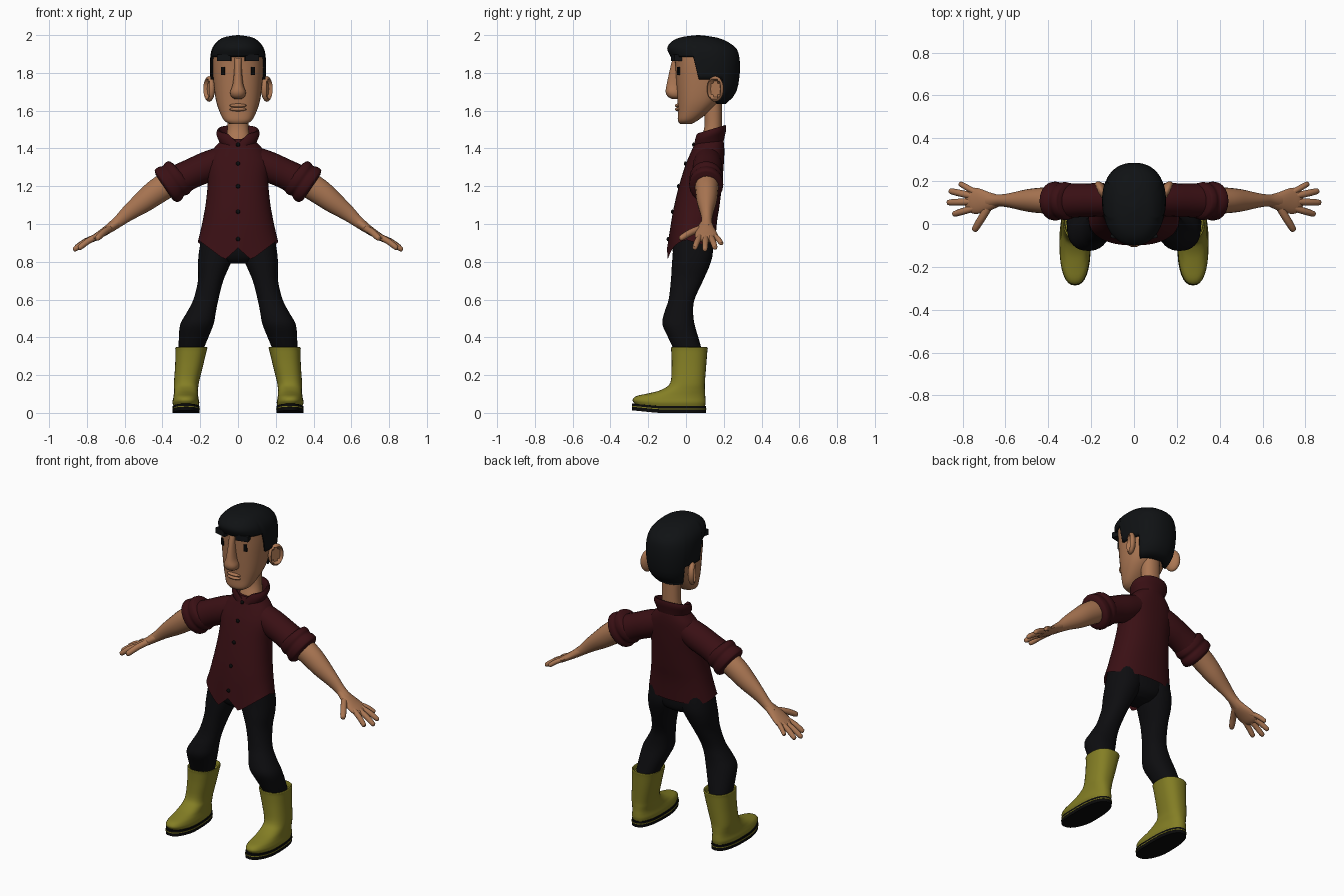
import bpy
import bmesh
import math
from mathutils import Vector, Matrix

cube = bpy.data.objects.get("Cube")
if cube:
    bpy.data.objects.remove(cube, do_unlink=True)

made = []


def material(name, r, g, b):
    m = bpy.data.materials.new(name)
    m.use_nodes = True
    m.diffuse_color = (r, g, b, 1)
    bsdf = next(n for n in m.node_tree.nodes if n.type == 'BSDF_PRINCIPLED')
    bsdf.inputs["Base Color"].default_value = (r, g, b, 1)
    bsdf.inputs["Roughness"].default_value = 0.7
    return m


SKIN = material("warm brown skin", 0.40, 0.18, 0.085)
HAIR = material("black hair", 0.005, 0.006, 0.007)
SHIRT = material("dark maroon cloth", 0.042, 0.005, 0.007)
CLOTH = material("black trousers", 0.004, 0.004, 0.005)
BOOT = material("olive yellow rubber", 0.23, 0.21, 0.018)
BLACK = material("black rubber", 0.003, 0.003, 0.003)


def finish(name, bm, mat, mirror=False):
    bmesh.ops.recalc_face_normals(bm, faces=bm.faces)
    mesh = bpy.data.meshes.new(name)
    bm.to_mesh(mesh)
    bm.free()
    mesh.materials.append(mat)
    ob = bpy.data.objects.new(name, mesh)
    bpy.context.collection.objects.link(ob)
    if mirror:
        ob.modifiers.new("Mirror", 'MIRROR').use_mirror_merge = False
    made.append(ob)
    return ob


def smooth_rows(rows, steps):
    # Catmull-Rom interpolation of every column
    out = []
    for i in range(len(rows) - 1):
        quad = zip(rows[max(i - 1, 0)], rows[i], rows[i + 1], rows[min(i + 2, len(rows) - 1)])
        quad = list(quad)
        for k in range(steps):
            t = k / steps
            out.append([b + 0.5 * t * (c - a + t * (2*a - 5*b + 4*c - d + t * (3*(b - c) + d - a)))
                        for a, b, c, d in quad])
    return out + [list(rows[-1])]


def lookup(rows, z):
    for a, b in zip(rows, rows[1:]):
        if z <= b[0]:
            t = max(0, (z - a[0]) / (b[0] - a[0]))
            return [p + (q - p) * t for p, q in zip(a, b)]
    return rows[-1]


def oval(angle, n):
    c, s = math.cos(angle), math.sin(angle)
    return (math.copysign(abs(c) ** (2 / n), c), math.copysign(abs(s) ** (2 / n), s))


def skin_rings(rings, caps=(True, True)):
    bm = bmesh.new()
    vs = [[bm.verts.new(p) for p in ring] for ring in rings]
    n = len(vs[0])
    for a, b in zip(vs, vs[1:]):
        for i in range(n):
            j = (i + 1) % n
            bm.faces.new((a[i], a[j], b[j], b[i]))
    for ring, cap in ((vs[0], caps[0]), (vs[-1], caps[1])):
        if cap:
            bm.faces.new(ring)
    return bm


def stack(name, mat, rows, n=2.2, steps=4, seg=32, warp=None, mirror=False, caps=(True, True)):
    # horizontal rings: z, centre x, half width, front y, back y
    rings = []
    for z, cx, rx, y0, y1 in smooth_rows(rows, steps):
        ring = []
        for i in range(seg):
            c, s = oval(2 * math.pi * i / seg, n)
            p = Vector((cx + rx * c, (y0 + y1) / 2 + (y1 - y0) / 2 * s, z))
            if warp:
                p.z = warp(p)
            ring.append(p)
        rings.append(ring)
    return finish(name, skin_rings(rings, caps), mat, mirror)


def tube(name, mat, rows, steps=4, seg=20):
    # rings across a path: x, y, z, half width along y, half thickness
    rows = smooth_rows(rows, steps)
    pts = [Vector(r[:3]) for r in rows]
    rings = []
    for i, r in enumerate(rows):
        t = (pts[min(i + 1, len(pts) - 1)] - pts[max(i - 1, 0)]).normalized()
        u = (Vector((0, 1, 0)) - t * t.y).normalized()
        v = t.cross(u)
        rings.append([pts[i] + u * r[3] * math.cos(a) + v * r[4] * math.sin(a)
                      for a in (2 * math.pi * k / seg for k in range(seg))])
    return finish(name, skin_rings(rings), mat, True)


def blob(name, mat, loc, size, mirror=False, turn=0, box=False, shape=None):
    bm = bmesh.new()
    if box:
        bmesh.ops.create_cube(bm, size=2)
    else:
        bmesh.ops.create_uvsphere(bm, u_segments=20, v_segments=14, radius=1)
    if shape:
        for v in bm.verts:
            shape(v.co)
    bm.transform(Matrix.Translation(loc) @ Matrix.Rotation(turn, 4, 'Z') @ Matrix.Diagonal((*size, 1)))
    return finish(name, bm, mat, mirror)


# Head and neck
stack("head", SKIN, [
    (1.53, 0, .045, -.032, .03), (1.55, 0, .075, -.043, .065), (1.6, 0, .1, -.043, .13),
    (1.66, 0, .118, -.046, .185), (1.75, 0, .13, -.052, .225), (1.85, 0, .136, -.058, .25),
    (1.92, 0, .125, -.06, .23), (1.96, 0, .08, -.02, .17)], n=2.4)
stack("neck", SKIN, [(1.4, 0, .08, .06, .19), (1.45, 0, .066, .075, .19),
                     (1.52, 0, .055, .098, .19), (1.66, 0, .055, .09, .19)])

# Face
stack("nose", SKIN, [
    (1.662, 0, .018, -.075, -.03), (1.675, 0, .036, -.097, -.02), (1.7, 0, .041, -.108, -.02),
    (1.74, 0, .028, -.102, -.02), (1.82, 0, .02, -.085, -.02), (1.88, 0, .022, -.07, -.02)])
for part, z in (("upper_lip", 1.627), ("lower_lip", 1.607)):
    blob(part, SKIN, (0, -.037, z), (.046, .022, .011))
blob("eyes", BLACK, (.077, -.036, 1.81), (.01, .008, .021), True, .4, True)
blob("eyebrows", HAIR, (.07, -.05, 1.88), (.037, .022, .017), True, .25, True)


def hollow(co):
    if co.x > .35 and co.y ** 2 + co.z ** 2 < .5:
        co.x = -.1


blob("ears", SKIN, (.153, .155, 1.715), (.026, .048, .068), True, -.45, shape=hollow)

# Hair cap with a hairline that drops at the sideburns and nape
hair_profile = smooth_rows([
    (1.63, .108, -.02, .205), (1.69, .133, -.05, .262), (1.78, .147, -.066, .283),
    (1.87, .148, -.076, .284), (1.93, .137, -.1, .266), (1.97, .106, -.07, .21),
    (1.99, .07, -.02, .15), (2.0, .004, .06, .07)], 5)
SEG, LEVELS = 64, 16
rings = []
for j in range(LEVELS + 1):
    ring = []
    for i in range(SEG):
        a = 2 * math.pi * i / SEG
        off_front = abs(math.degrees(math.atan2(math.cos(a), -math.sin(a))))
        hem = 1.885 if off_front < 78 else 1.765 if off_front < 120 else 1.635
        z = 2 - (2 - hem) * (1 - j / LEVELS) ** 1.6
        _, rx, y0, y1 = lookup(hair_profile, z)
        c, s = oval(a, 2.25)
        ring.append((rx * c, (y0 + y1) / 2 + (y1 - y0) / 2 * s, z))
    rings.append(ring)
hair = finish("hair", skin_rings(rings, (False, True)), HAIR)
thick = hair.modifiers.new("Thickness", 'SOLIDIFY')
thick.thickness, thick.offset = .025, -1

# Shirt body with two front tails
shirt_rows = [
    (.86, 0, .212, -.1, .155), (1.0, 0, .19, -.08, .163), (1.1, 0, .172, -.062, .178),
    (1.22, 0, .16, -.032, .192), (1.32, 0, .165, 0, .2), (1.385, 0, .14, .028, .203),
    (1.43, 0, .1, .048, .2), (1.45, 0, .08, .06, .195)]


def shirt_hem(p):
    if p.z >= 1:
        return p.z
    x = abs(p.x)
    if p.y < .02:
        hem = .81 + (.07 - x) * .9 if x < .07 else .81 + (x - .07) * .75
    else:
        hem = .91 - .025 * min(1, (p.y - .02) / .1)
    return 1 - (1 - p.z) * (1 - hem) / .14


stack("shirt_body", SHIRT, shirt_rows, n=2.3, seg=48, warp=shirt_hem, caps=(False, True))


def collar_tilt(p):
    z = p.z + (p.y - .13) * .3
    if p.y < .1 and p.z > 1.44:
        z -= max(0, .055 - abs(p.x)) * .9
    return z


stack("collar", SHIRT, [
    (1.42, 0, .092, .045, .2), (1.45, 0, .104, .04, .207), (1.475, 0, .114, .042, .213),
    (1.5, 0, .108, .05, .21), (1.49, 0, .093, .06, .2), (1.43, 0, .08, .07, .19)],
    steps=2, seg=40, warp=collar_tilt, caps=(False, False))
for k, z in enumerate((1.42, 1.32, 1.2, 1.065, .92)):
    blob(f"button_{k + 1}", BLACK, (0, lookup(shirt_rows, z)[3] - .003, z), (.011, .008, .011))

# Sleeves with rolled cuffs
tube("sleeves", SHIRT, [
    (.06, .115, 1.35, .07, .07), (.16, .113, 1.305, .078, .08),
    (.25, .11, 1.265, .078, .079), (.34, .107, 1.22, .082, .084)])
tube("rolled_cuffs", SHIRT, [
    (.295, .107, 1.262, .075, .08), (.305, .107, 1.254, .085, .097), (.325, .107, 1.24, .089, .103),
    (.342, .107, 1.228, .085, .097), (.36, .107, 1.215, .09, .106), (.38, .107, 1.2, .088, .103),
    (.39, .107, 1.193, .07, .08)])

# Arms, palms and fingers
tube("forearms", SKIN, [
    (.34, .11, 1.23, .065, .07), (.43, .11, 1.172, .06, .067), (.5, .11, 1.118, .052, .058),
    (.58, .11, 1.058, .034, .042), (.63, .11, 1.016, .028, .031), (.68, .108, .978, .034, .025)])
tube("palms", SKIN, [
    (.63, .11, 1.014, .026, .024), (.68, .105, .978, .045, .024), (.73, .107, .945, .06, .02),
    (.765, .112, .923, .056, .017), (.785, .113, .911, .035, .01)])


def finger(name, base, tip, r):
    a, b = Vector(base), Vector(tip)
    mid = a.lerp(b, .5) + Vector((0, 0, .006))
    near = a.lerp(b, .92)
    tube(name, SKIN, [(*a, r, r), (*mid, r, r), (*near, r * .85, r * .85), (*b, r * .3, r * .3)], 3, 12)


finger("little_fingers", (.735, .145, .94), (.815, .19, .895), .014)
finger("ring_fingers", (.75, .13, .932), (.863, .155, .872), .016)
finger("middle_fingers", (.75, .105, .932), (.872, .1, .862), .016)
finger("index_fingers", (.745, .075, .935), (.845, .045, .87), .016)
finger("thumbs", (.675, .085, .978), (.748, -.033, .922), .018)

# Trousers
stack("trouser_seat", CLOTH, [
    (.79, 0, .07, -.03, .09), (.82, 0, .14, -.06, .13), (.88, 0, .195, -.072, .142), (1.0, 0, .165, -.06, .14)])
stack("trouser_legs", CLOTH, [
    (.95, .1, .09, -.065, .135), (.85, .112, .095, -.07, .142), (.78, .128, .084, -.075, .125),
    (.7, .145, .067, -.08, .09), (.6, .17, .066, -.092, .045), (.53, .195, .077, -.115, .038),
    (.47, .217, .088, -.125, .045), (.4, .235, .078, -.095, .065), (.33, .25, .064, -.062, .085)], mirror=True)


# Rubber boots with layered soles
def toe_spring(p):
    return p.z + max(0, -.15 - p.y) * .1


stack("boots", BOOT, [
    (.034, .275, .066, -.27, .1), (.055, .276, .071, -.283, .104), (.078, .276, .067, -.262, .103),
    (.098, .276, .064, -.2, .101), (.125, .275, .064, -.125, .1), (.16, .273, .066, -.083, .1),
    (.25, .259, .074, -.076, .107), (.325, .249, .082, -.078, .113), (.345, .247, .085, -.08, .115),
    (.345, .247, .077, -.072, .107), (.32, .249, .073, -.068, .103)], n=2.4, warp=toe_spring, mirror=True)
for part, mat, z0, z1, grow in (("soles", BLACK, 0, .036, 0), ("sole_stripes", BOOT, .019, .024, .002)):
    stack(part, mat, [(z, .275, .071 + grow, -.285 - grow, .106 + grow) for z in (z0, z1)],
          n=2.4, steps=1, warp=toe_spring, mirror=True)

# Smooth shading with crisp edges
bpy.ops.object.select_all(action='DESELECT')
for ob in made:
    ob.select_set(True)
bpy.context.view_layer.objects.active = made[0]
bpy.ops.object.shade_smooth_by_angle(angle=math.radians(45))
